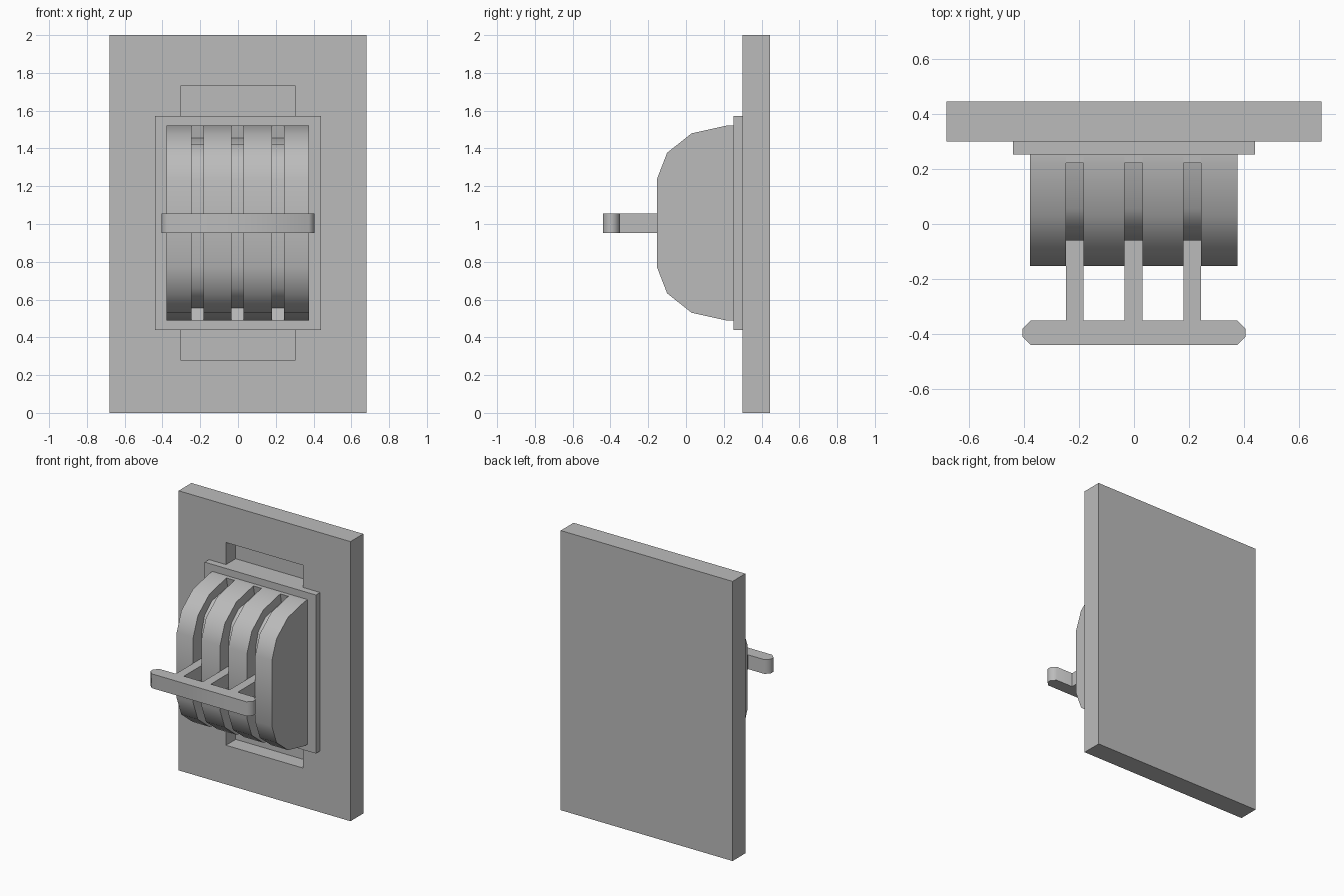
import bpy, bmesh, math
from mathutils import Vector

cube = bpy.data.objects.get("Cube")
if cube:
    bpy.data.objects.remove(cube, do_unlink=True)

grey = bpy.data.materials.new("plain grey")
grey.use_nodes = True
grey.diffuse_color = (0.5, 0.5, 0.5, 1)
grey.node_tree.nodes["Principled BSDF"].inputs["Base Color"].default_value = grey.diffuse_color

MID = 1.005  # height of the horizontal mirror line of the switch


def finish(name, bm, smooth=None):
    bmesh.ops.recalc_face_normals(bm, faces=bm.faces)
    mesh = bpy.data.meshes.new(name)
    bm.to_mesh(mesh)
    bm.free()
    mesh.materials.append(grey)
    obj = bpy.data.objects.new(name, mesh)
    bpy.context.collection.objects.link(obj)
    if smooth:
        bpy.ops.object.select_all(action='DESELECT')
        obj.select_set(True)
        bpy.context.view_layer.objects.active = obj
        bpy.ops.object.shade_smooth_by_angle(angle=math.radians(smooth))
    return obj


def prism(bm, points, offset):
    """Extrude a closed outline along an offset."""
    face = bm.faces.new([bm.verts.new(p) for p in points])
    moved = bmesh.ops.extrude_face_region(bm, geom=[face], use_keep_orig=True)["geom"]
    verts = [v for v in moved if isinstance(v, bmesh.types.BMVert)]
    bmesh.ops.translate(bm, verts=verts, vec=offset)


def box(bm, x0, x1, y0, y1, z0, z1):
    prism(bm, [(x0, y0, z0), (x1, y0, z0), (x1, y1, z0), (x0, y1, z0)], Vector((0, 0, z1 - z0)))


def slab(bm, half_profile, x0, x1):
    """Mirror a side profile (y, height above middle) and extrude it sideways."""
    outline = half_profile + [(y, -h) for y, h in reversed(half_profile)]
    prism(bm, [(x0, y, MID + h) for y, h in outline], Vector((x1 - x0, 0, 0)))


# Wall plate with a rectangular recess in its front
bm = bmesh.new()
box(bm, -0.68, 0.68, 0.30, 0.445, 0, 2)
bmesh.ops.recalc_face_normals(bm, faces=bm.faces)
front = min(bm.faces, key=lambda f: f.calc_center_median().y)
bmesh.ops.inset_individual(bm, faces=[front], thickness=0.2)
for v in front.verts:
    v.co.x = math.copysign(0.305, v.co.x)
    v.co.z = MID + math.copysign(0.725, v.co.z - MID)
bmesh.ops.inset_individual(bm, faces=[front], thickness=0, depth=-0.11)
finish("wall_plate", bm)

# Bezel and the narrower neck behind it that fills the recess
bm = bmesh.new()
box(bm, -0.44, 0.44, 0.252, 0.30, MID - 0.567, MID + 0.567)
finish("bezel", bm)
bm = bmesh.new()
box(bm, -0.305, 0.305, 0.30, 0.41, MID - 0.567, MID + 0.567)
finish("bezel_neck", bm)

# Rounded housing: full-height ribs with recessed strips between them
rib = [(0.252, 0.517), (0.22, 0.517), (0.03, 0.475), (-0.10, 0.372), (-0.153, 0.235)]
slot = [(0.252, 0.517), (0.222, 0.517), (0.235, 0.45), (0.055, 0.415),
        (-0.025, 0.345), (-0.06, 0.23)]
centres, half = (-0.215, -0.002, 0.211), 0.032
left = -0.378
for i, c in enumerate(centres + (0.375 + half,)):
    bm = bmesh.new()
    slab(bm, rib, left, c - half)
    finish(f"housing_rib_{i + 1}", bm, 35)
    left = c + half
for i, c in enumerate(centres):
    bm = bmesh.new()
    slab(bm, slot, c - half, c + half)
    finish(f"housing_slot_{i + 1}", bm, 35)

# Handle: cross bar with chamfered ends on three prongs
low, high = 0.953, 1.055
bm = bmesh.new()
end = [(0.375, -0.44), (0.405, -0.41), (0.405, -0.38), (0.375, -0.35)]
outline = end + [(-x, y) for x, y in reversed(end)]
prism(bm, [(x, y, low) for x, y in outline], Vector((0, 0, high - low)))
finish("handle_bar", bm, 50)
for i, c in enumerate(centres):
    bm = bmesh.new()
    box(bm, c - half, c + half, -0.35, -0.06, low, high)
    finish(f"handle_prong_{i + 1}", bm)
